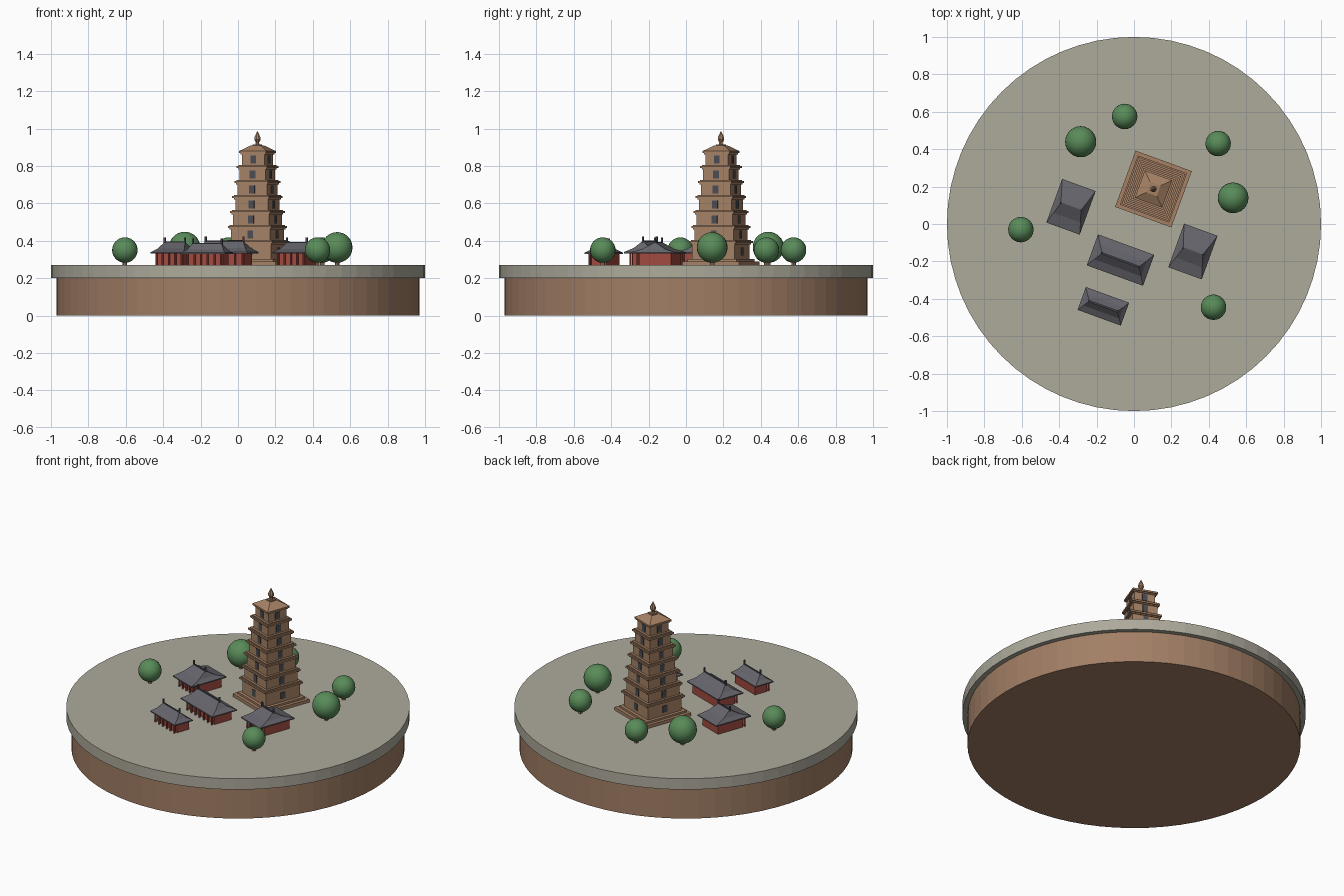
import bpy, bmesh, math
from mathutils import Matrix

if "Cube" in bpy.data.objects:
    bpy.data.objects.remove(bpy.data.objects["Cube"])

GROUND = 0.27
TURN = Matrix.Rotation(math.radians(-20), 4, 'Z')


def material(name, rgb):
    m = bpy.data.materials.new(name)
    m.use_nodes = True
    m.diffuse_color = (*rgb, 1)
    m.node_tree.nodes["Principled BSDF"].inputs["Base Color"].default_value = (*rgb, 1)
    return m


EARTH = material("earth brown", (0.36, 0.21, 0.13))
PAVING = material("paving grey", (0.42, 0.40, 0.33))
BRICK = material("brick tan", (0.38, 0.22, 0.13))
TILE = material("roof tile grey", (0.13, 0.13, 0.15))
DARK = material("dark grey", (0.07, 0.075, 0.09))
RED = material("painted red", (0.36, 0.07, 0.05))
GREEN = material("leaf green", (0.10, 0.26, 0.10))


def finish(name, bm, mat, matrix=None, smooth=False):
    bmesh.ops.recalc_face_normals(bm, faces=bm.faces)
    if matrix:
        bm.transform(matrix)
    mesh = bpy.data.meshes.new(name)
    bm.to_mesh(mesh)
    bm.free()
    mesh.materials.append(mat)
    for p in mesh.polygons:
        p.use_smooth = smooth
    obj = bpy.data.objects.new(name, mesh)
    bpy.context.collection.objects.link(obj)
    return obj


def add_loft(bm, rings):
    """Join rectangular rings (half width, half depth, height) into a closed solid."""
    loops = [[bm.verts.new((sx * x, sy * y, z))
              for sx, sy in ((-1, -1), (1, -1), (1, 1), (-1, 1))] for x, y, z in rings]
    for low, high in zip(loops, loops[1:]):
        for i in range(4):
            j = (i + 1) % 4
            bm.faces.new((low[i], low[j], high[j], high[i]))
    bm.faces.new(loops[0][::-1])
    bm.faces.new(loops[-1])


def add_box(bm, centre, size, spin=None):
    m = Matrix.Translation(centre) @ Matrix.Diagonal((*size, 1))
    bmesh.ops.create_cube(bm, size=1, matrix=(spin @ m) if spin else m)


def add_cylinder(bm, x, y, low, high, radius, sides):
    bmesh.ops.create_cone(bm, cap_ends=True, segments=sides, radius1=radius, radius2=radius,
                          depth=high - low,
                          matrix=Matrix.Translation((x, y, (low + high) / 2)))


# Round base and paved ground
for name, low, high, radius, mat in (("earth_base", 0, 0.2, 0.97, EARTH),
                                     ("paved_ground", 0.2, GROUND, 1.0, PAVING)):
    bm = bmesh.new()
    add_cylinder(bm, 0, 0, low, high, radius, 64)
    finish(name, bm, mat)

# Tower: stepped plinth, seven storeys with corbelled eaves, low pyramid roof
tower_place = Matrix.Translation((0.104, 0.187, 0)) @ TURN
rings = [(0.16, GROUND), (0.16, 0.29), (0.14, 0.29), (0.14, 0.302)]
windows = bmesh.new()
floor = 0.302
STOREYS = 7
for s in range(STOREYS):
    wall = 0.12 - s * 0.0092
    eave = 0.395 + s * 0.08
    rings += [(wall, floor), (wall, eave - 0.014), (wall + 0.006, eave - 0.014),
              (wall + 0.006, eave - 0.007), (wall + 0.013, eave - 0.007),
              (wall + 0.013, eave + 0.004)]
    if s < STOREYS - 1:
        rings += [(wall + 0.005, eave + 0.004), (wall + 0.005, eave + 0.01)]
    middle = (floor + eave) / 2 - 0.006
    for side in range(4):
        add_box(windows, (0, -wall, middle), (0.032, 0.006, 0.042),
                Matrix.Rotation(side * math.pi / 2, 4, 'Z'))
    floor = eave + 0.01
rings += [(0.03, 0.908), (0.02, 0.908), (0.02, 0.915)]
bm = bmesh.new()
add_loft(bm, [(r, r, z) for r, z in rings])
finish("tower", bm, BRICK, tower_place)
finish("tower_windows", windows, DARK, tower_place)

# Tower finial: narrow neck and pointed bud
bm = bmesh.new()
bud = [(0.012, 0.912), (0.009, 0.925), (0.018, 0.94), (0.016, 0.955), (0.002, 0.985)]
for (r1, z1), (r2, z2) in zip(bud, bud[1:]):
    bmesh.ops.create_cone(bm, cap_ends=True, segments=8, radius1=r1, radius2=r2,
                          depth=z2 - z1, matrix=Matrix.Translation((0, 0, (z1 + z2) / 2)))
finish("tower_finial", bm, BRICK, tower_place)


def hall(name, x, y, hx, hy, ridge, eave, top, columns):
    place = Matrix.Translation((x, y, 0)) @ TURN
    wx, wy = hx * 0.82, hy * 0.8
    # Walls set back behind a front porch
    bm = bmesh.new()
    porch = 0.02
    add_box(bm, (0, porch / 2, (GROUND + eave) / 2),
            (wx * 2, wy * 2 - porch, eave - GROUND + 0.01))
    finish(name + "_walls", bm, RED, place)
    # Porch columns
    bm = bmesh.new()
    for i in range(columns):
        cx = (wx - 0.006) * (2 * i / (columns - 1) - 1)
        add_cylinder(bm, cx, -wy + 0.005, GROUND, eave + 0.005, 0.006, 8)
    finish(name + "_columns", bm, RED, place)
    # Hipped roof with a concave slope
    rise = top - eave
    bm = bmesh.new()
    add_loft(bm, [(hx, hy, eave - 0.004), (hx, hy, eave + 0.003),
                  (ridge + (hx - ridge) * 0.5, hy * 0.5, eave + rise * 0.4),
                  (ridge, 0.004, top)])
    finish(name + "_roof", bm, TILE, place)
    # Ridge beam and upright end ornaments
    bm = bmesh.new()
    add_box(bm, (0, 0, top), (ridge * 2, 0.008, 0.008))
    for side in (-1, 1):
        add_box(bm, (side * ridge, 0, top + 0.01), (0.009, 0.009, 0.032))
    finish(name + "_ridge", bm, DARK, place)


hall("main_hall", -0.072, -0.193, 0.16, 0.088, 0.107, 0.337, 0.397, 7)
hall("left_hall", 0.315, -0.147, 0.095, 0.124, 0.056, 0.335, 0.39, 5)
hall("right_hall", -0.337, 0.092, 0.095, 0.124, 0.058, 0.335, 0.392, 5)
hall("gate_hall", -0.164, -0.44, 0.123, 0.065, 0.082, 0.333, 0.385, 6)

# Round trees on short trunks
TREES = ((-0.05, 0.575, 0.068), (-0.285, 0.44, 0.083), (0.45, 0.43, 0.068),
         (0.53, 0.14, 0.082), (-0.605, -0.03, 0.068), (0.425, -0.445, 0.068))
for n, (x, y, r) in enumerate(TREES, 1):
    bm = bmesh.new()
    bmesh.ops.create_uvsphere(bm, u_segments=24, v_segments=16, radius=r,
                              matrix=Matrix.Translation((x, y, GROUND + 0.012 + r)))
    finish(f"tree_crown_{n}", bm, GREEN, smooth=True)
    bm = bmesh.new()
    add_cylinder(bm, x, y, GROUND, GROUND + 0.04, 0.012, 8)
    finish(f"tree_trunk_{n}", bm, EARTH)
